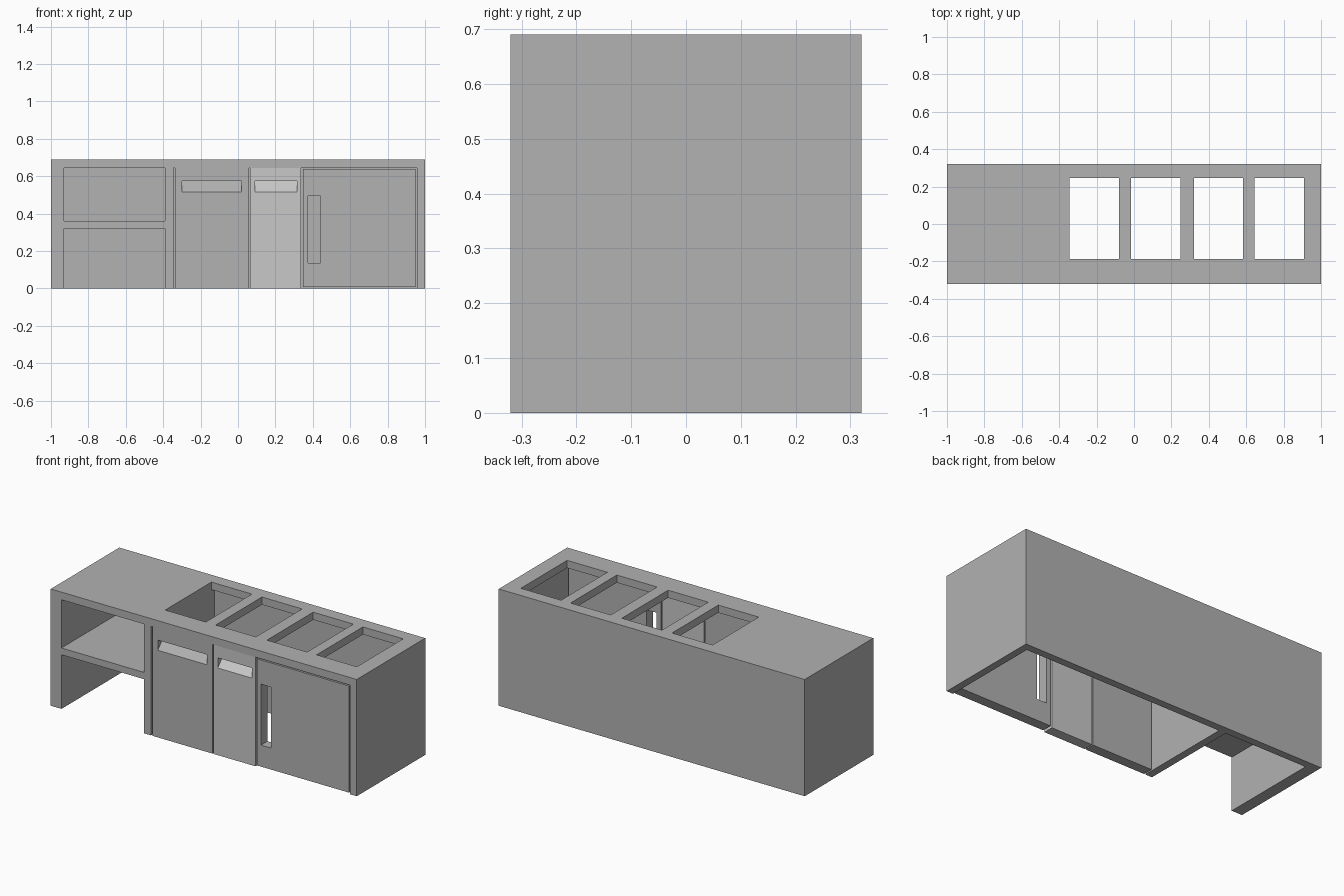
import bpy
import bmesh

cube = bpy.data.objects.get("Cube")
if cube:
    bpy.data.objects.remove(cube, do_unlink=True)


def material(name, value):
    m = bpy.data.materials.new(name)
    m.use_nodes = True
    colour = (value, value, value, 1)
    m.diffuse_color = colour
    m.node_tree.nodes["Principled BSDF"].inputs["Base Color"].default_value = colour
    return m


grey = material("mid grey", 0.445)
light = material("light grey", 0.578)


def prism(name, x, profile, mat):
    """Extrude a (y, z) profile along x."""
    bm = bmesh.new()
    a, b = ([bm.verts.new((px, y, z)) for y, z in profile] for px in x)
    bm.faces.new(a)
    bm.faces.new(b)
    n = len(profile)
    for i in range(n):
        j = (i + 1) % n
        bm.faces.new((a[i], a[j], b[j], b[i]))
    bmesh.ops.recalc_face_normals(bm, faces=bm.faces)
    mesh = bpy.data.meshes.new(name)
    bm.to_mesh(mesh)
    bm.free()
    mesh.materials.append(mat)
    obj = bpy.data.objects.new(name, mesh)
    bpy.context.collection.objects.link(obj)
    return obj


def box(name, x, y, z, mat=grey):
    return prism(name, x, [(y[0], z[0]), (y[1], z[0]), (y[1], z[1]), (y[0], z[1])], mat)


def cut(obj, cutter):
    """Subtract the cutter from the object and discard it."""
    cutter.hide_render = True
    mod = obj.modifiers.new("cut", "BOOLEAN")
    mod.operation = "DIFFERENCE"
    mod.solver = "EXACT"
    mod.object = cutter
    graph = bpy.context.evaluated_depsgraph_get()
    mesh = bpy.data.meshes.new_from_object(obj.evaluated_get(graph))
    obj.modifiers.clear()
    obj.data = mesh
    bpy.data.objects.remove(cutter, do_unlink=True)


FRONT, BACK, TOP = -0.32, 0.32, 0.69
INNER_FRONT, INNER_BACK, CEILING = -0.26, 0.275, 0.645
DIVIDER, END = -0.345, 0.957


def pocket(x, mat):
    """Finger pull: flush at its bottom edge, deep at its top."""
    return prism("pull_cutter", x, [(FRONT, 0.515), (FRONT - 0.05, 0.515),
                                    (FRONT - 0.05, 0.575), (FRONT + 0.055, 0.575)], mat)


# Counter carcass with the open shelf bay and the bottomless cupboard
counter = box("counter_body", (-1, 1), (FRONT, BACK), (0, TOP))
for z in ((-0.1, 0.32), (0.36, CEILING)):
    cut(counter, box("bay_cutter", (-0.93, -0.39), (-0.5, INNER_BACK), z))
cut(counter, box("cavity_cutter", (DIVIDER, END), (INNER_FRONT, INNER_BACK), (-0.1, CEILING)))

# Gap beside the fixed front, and the opening for the other fronts
for x in ((DIVIDER, -0.336), (0.058, END)):
    cut(counter, box("front_cutter", x, (-0.5, -0.2), (-0.1, CEILING)))

# Four wells through the worktop
for x in ((DIVIDER, -0.08), (-0.015, 0.248), (0.32, 0.583), (0.645, 0.908)):
    cut(counter, box("well_cutter", x, (-0.187, 0.245), (0.5, 0.8)))

# Finger pull of the fixed front
cut(counter, pocket((-0.3, 0.02), grey))

# Narrow light front with its finger pull
narrow = box("narrow_front", (0.065, 0.338), (FRONT, INNER_FRONT), (0, CEILING), light)
cut(narrow, pocket((0.092, 0.315), light))

# Wide door with an upright handle slot
door = box("wide_door", (0.347, 0.95), (FRONT, INNER_FRONT), (0.008, 0.638))
cut(door, box("slot_cutter", (0.375, 0.44), (-0.5, 0), (0.135, 0.495)))
